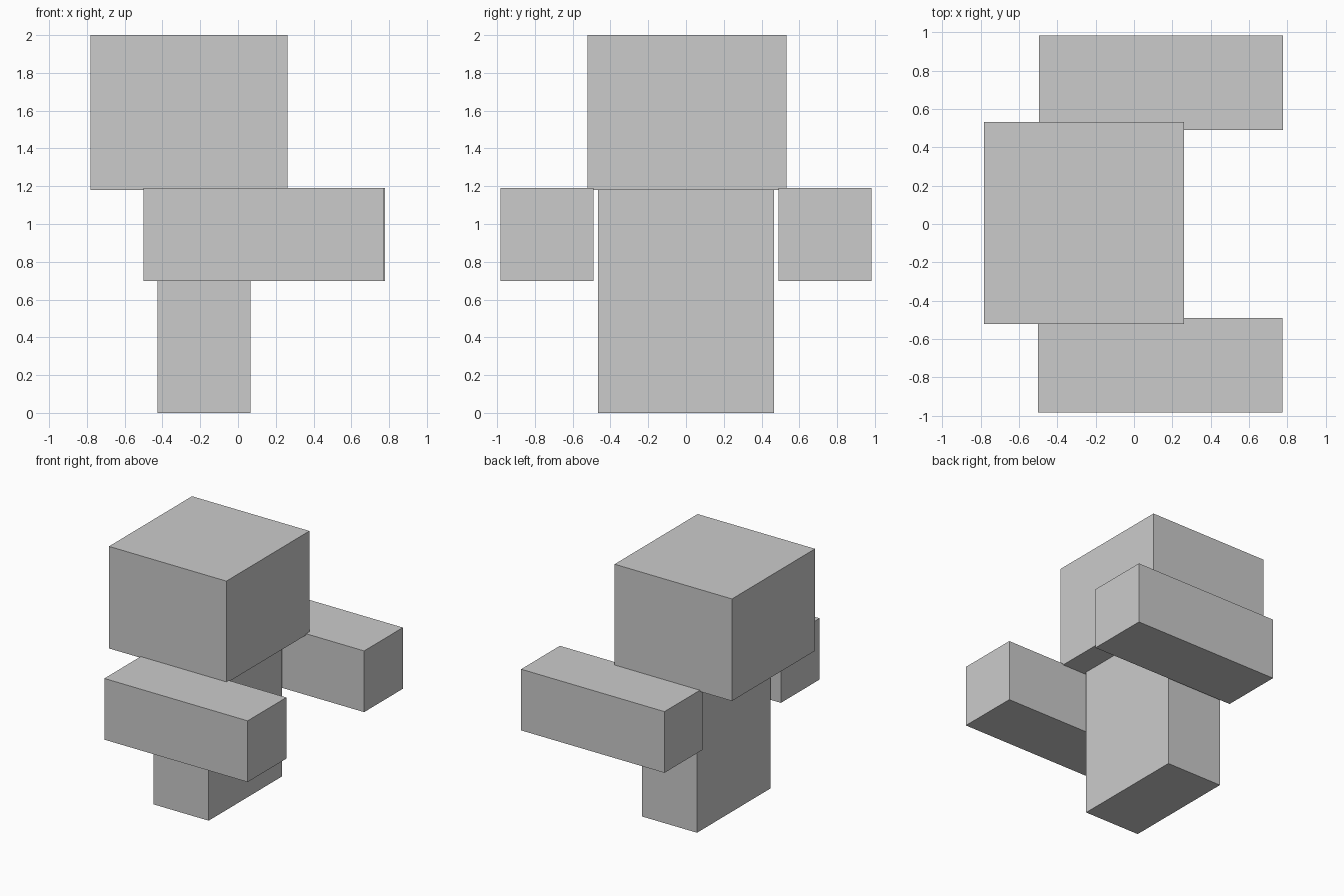
import bpy
from mathutils import Vector

cube = bpy.data.objects.get("Cube")
if cube:
    bpy.data.objects.remove(cube, do_unlink=True)

grey = bpy.data.materials.new("plain_grey")
grey.use_nodes = True
colour = (0.6, 0.6, 0.6, 1)
grey.diffuse_color = colour
bsdf = next(n for n in grey.node_tree.nodes if n.type == 'BSDF_PRINCIPLED')
bsdf.inputs["Base Color"].default_value = colour


def block(name, low, high):
    """Box spanning two opposite corners."""
    low, high = Vector(low), Vector(high)
    bpy.ops.mesh.primitive_cube_add(size=1, location=(low + high) / 2)
    obj = bpy.context.object
    obj.name = name
    obj.scale = high - low
    bpy.ops.object.transform_apply(location=False, rotation=False, scale=True)
    obj.data.materials.append(grey)
    return obj


# Upright torso with a large head leaning out behind it
block("torso", (-0.425, -0.465, 0), (0.065, 0.467, 1.182))
block("head", (-0.782, -0.522, 1.18), (0.262, 0.533, 2))

# Outstretched arms, floating just clear of the torso
block("front_arm", (-0.5, -0.983, 0.698), (0.774, -0.491, 1.19))
block("back_arm", (-0.497, 0.491, 0.698), (0.778, 0.983, 1.19))
